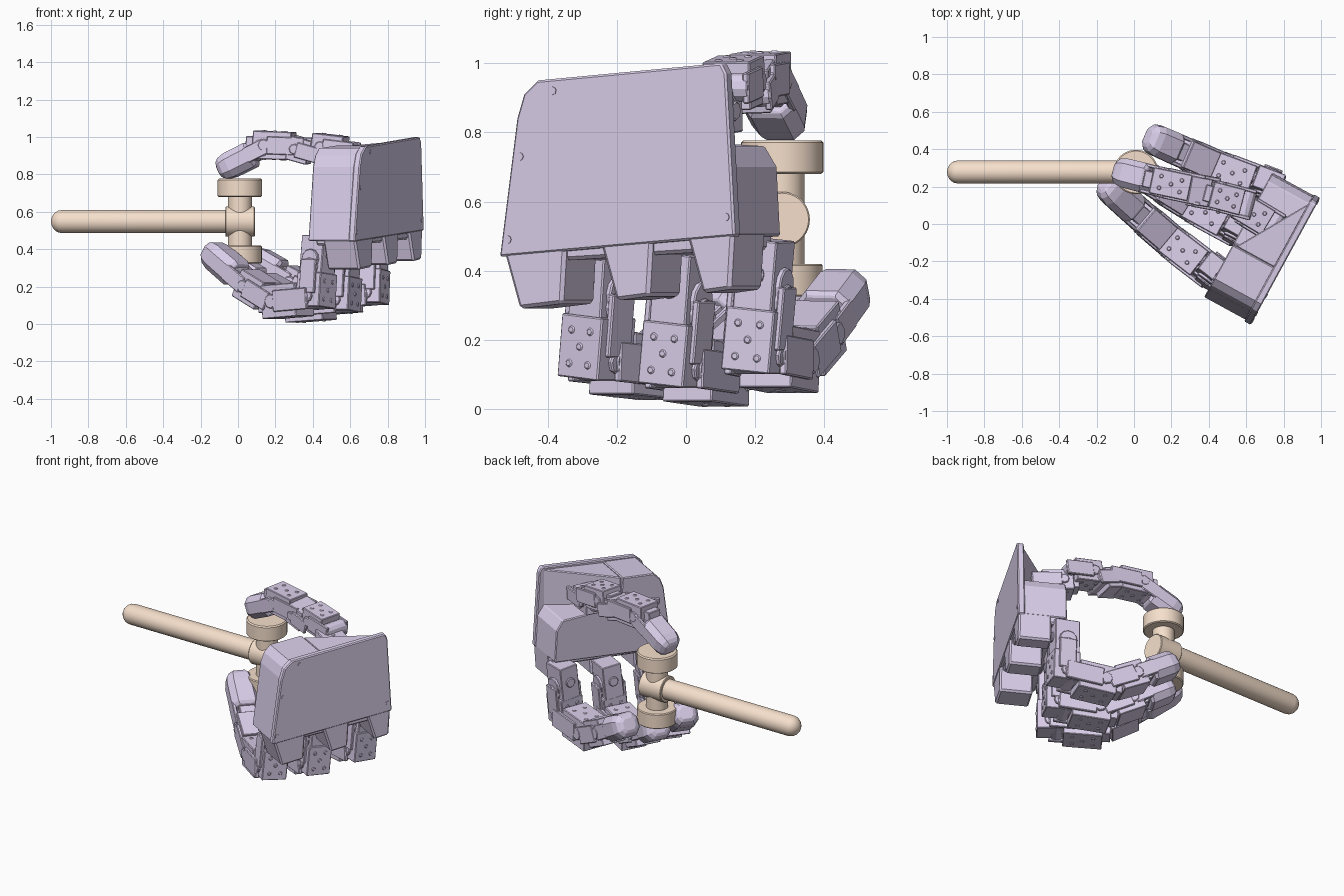
import bpy, bmesh, math
from mathutils import Vector, Matrix

if "Cube" in bpy.data.objects:
    bpy.data.objects.remove(bpy.data.objects["Cube"])

def material(name, col):
    m = bpy.data.materials.new(name)
    m.diffuse_color = (*col, 1)
    m.use_nodes = True
    m.node_tree.nodes["Principled BSDF"].inputs["Base Color"].default_value = m.diffuse_color
    return m

HAND = material("lavender", (0.70, 0.62, 0.82))
WOOD = material("tan", (0.92, 0.74, 0.60))
UP = Vector((0, 0, 1))
N = Vector((0.877, -0.48, 0))          # outward normal of the palm back

def finish(bm, name, mat, bevel=0.0, smooth=False):
    bmesh.ops.recalc_face_normals(bm, faces=bm.faces)
    me = bpy.data.meshes.new(name)
    bm.to_mesh(me)
    bm.free()
    ob = bpy.data.objects.new(name, me)
    bpy.context.collection.objects.link(ob)
    me.materials.append(mat)
    if bevel:
        b = ob.modifiers.new("bevel", 'BEVEL')
        b.width, b.segments, b.limit_method = bevel, 1, 'ANGLE'
        b.angle_limit = math.radians(50)
    if smooth:
        bpy.context.view_layer.objects.active = ob
        ob.select_set(True)
        bpy.ops.object.shade_smooth_by_angle(angle=math.radians(35))
        ob.select_set(False)
    return ob

def frame(a, b, side):
    """Local x runs a to b, y is the side, z is the outer face."""
    x = (b - a).normalized()
    y = (side - x * side.dot(x)).normalized()
    z = x.cross(y)
    return Matrix.Translation(a) @ Matrix((x, y, z)).transposed().to_4x4()

def box(bm, M, lo, hi):
    lo, hi = Vector(lo), Vector(hi)
    S = Matrix.Diagonal((*(hi - lo), 1))
    bmesh.ops.create_cube(bm, size=1, matrix=M @ Matrix.Translation((lo + hi) / 2) @ S)

def rod(bm, M, c, r, length, axis, n=12):
    R = {'X': Matrix.Rotation(math.pi / 2, 4, 'Y'), 'Y': Matrix.Rotation(math.pi / 2, 4, 'X'),
         'Z': Matrix()}[axis]
    bmesh.ops.create_cone(bm, cap_ends=True, segments=n, radius1=r, radius2=r, depth=length,
                          matrix=M @ Matrix.Translation(c) @ R)

def loft(bm, rings):
    vs = [[bm.verts.new(p) for p in ring] for ring in rings]
    n = len(vs[0])
    for r0, r1 in zip(vs, vs[1:]):
        for i in range(n):
            bm.faces.new((r0[i], r0[(i + 1) % n], r1[(i + 1) % n], r1[i]))
    bm.faces.new(vs[0])
    bm.faces.new(vs[-1])

def link(bm, a, b, side, w=0.15, h=0.15, bolts=True, bridge=True):
    """Motor box with side brackets, hinge pin, end bridge and bolts."""
    M, L = frame(a, b, side), (b - a).length
    box(bm, M, (L * .13, -w * .44, -h / 2), (L * .92, w * .44, h / 2))
    if bridge:
        box(bm, M, (L * .8, -w * .28, -h * .3), (L * 1.08, w * .28, h * .3))
    rod(bm, M, (0, 0, 0), h * .3, w, 'Y')
    for s in (-1, 1):
        y0, y1 = sorted((s * w * .40, s * w * .52))
        box(bm, M, (-h * .25, y0, -h * .32), (L * .62, y1, h * .32))
        rod(bm, M, (L * .68, s * w * .46, 0), h * .22, w * .1, 'Y', 8)
        if bolts:
            for px, py in ((.32, .2), (.32, -.2), (.52, 0), (.74, .2), (.74, -.2)):
                rod(bm, M, (L * px, w * py, s * h * .5), .013, .008, 'Z', 6)

def tip(bm, a, b, side, w=0.17, h=0.15):
    """Rounded finger pad behind a hinge."""
    M, L = frame(a, b, side), (b - a).length
    rings = []
    for t, s in ((.24, .85), (.3, 1), (.76, .98), (.9, .86), (.97, .66), (1, .45)):
        oct_ = [(1, .5), (.6, 1), (-.6, 1), (-1, .5), (-1, -.5), (-.6, -1), (.6, -1), (1, -.5)]
        rings.append([M @ Vector((L * t, p * s * w / 2, q * s * h / 2)) for p, q in oct_[:8]])
    loft(bm, rings)
    rod(bm, M, (0, 0, 0), h * .33, w * .95, 'Y')
    box(bm, M, (0, -w * .28, -h * .3), (L * .3, w * .28, h * .3))
    for s in (-1, 1):
        y0, y1 = sorted((s * w * .38, s * w * .5))
        box(bm, M, (-h * .2, y0, -h * .3), (L * .34, y1, h * .3))

# palm: outlines given in (y, z) on the slanted back plane, pushed inward
def on_back(y, z, depth):
    return Vector((0.815 + (y + 0.19) * 0.547, y, z)) - N * depth

def slab(bm, outline, d0, d1):
    loft(bm, [[on_back(y, z, d) for y, z in outline] for d in (d0, d1)])

bm = bmesh.new()
slab(bm, [(-.54, .44), (-.49, .84), (-.47, .91), (-.43, .95), (.10, 1.0), (.115, .97), (.14, .50)], 0, .04)
finish(bm, "palm_back_plate", HAND, .006)
bm = bmesh.new()
slab(bm, [(-.53, .445), (-.485, .84), (-.465, .90), (-.43, .94), (-.25, .955), (-.24, .78),
          (.09, .76), (.125, .70), (.135, .50)], .035, .29)
for i in range(4):                     # small ribs on the palm
    slab(bm, [(y, z + i * .07) for y, z in ((-.46, .53), (-.46, .57), (-.40, .58), (-.40, .54))], .285, .296)
# tapering shoulder behind the thumb mount
loft(bm, [[on_back(-.25, z0, .035), on_back(.095, z1, .035), on_back(-.25, z0, .27)]
          for z0, z1 in ((.77, .75), (.95, .985))])
finish(bm, "palm_body", HAND, .02)

# knuckle housings under the palm
bm = bmesh.new()
for y0, y1 in ((-.53, -.35), (-.25, -.10), (0, .135)):
    s = lambda y: .085 * y
    slab(bm, [(y0, .50 + s(y0)), (y1, .51 + s(y1)), (y1 - .01, .335 + s(y1)), (y0 + .045, .335 + s(y0))], .004, .2)
slab(bm, [(-.52, .42), (-.52, .47), (.13, .52), (.13, .46)], .02, .25)
finish(bm, "knuckle_housings", HAND, .01)
# screws on the back plate
bm = bmesh.new()
for y, z in ((-.385, .92), (-.48, .73), (-.515, .49), (.115, .555)):
    p = on_back(y, z, 0)
    rod(bm, frame(p, p + N, UP), (0, 0, 0), .012, .006, 'X', 8)
finish(bm, "plate_screws", HAND)

# three fingers curling inward beneath the palm
FINGERS = (("front_finger", (.48, -.31), 38, 0.0, 0.0, 0.03), ("middle_finger", (.625, -.07), 29, -.02, -.07, -.04),
           ("rear_finger", (.785, .175), 21, .02, -.06, -.03))
for name, (fx, fy), ang, dz, tipdz, tipd in FINGERS:
    a = math.radians(ang)
    d_ = Vector((-math.cos(a), math.sin(a), 0))
    side = Vector((math.sin(a), math.cos(a), 0))
    P = lambda d, z: Vector((fx, fy, z + dz)) + d_ * d + side * (z - .15) * .1
    bm = bmesh.new()
    # knuckle hinge reaching into the palm
    M = frame(P(.08, .47), P(.085, .24), side)
    box(bm, M, (0, -.06, -.075), (.22, .06, .075))
    rod(bm, M, (.13, 0, 0), .055, .15, 'Y')
    rod(bm, M, (.10, 0, 0), .03, .17, 'Z')
    link(bm, P(.08, .30), P(.08, .07), side, .17, .16, bridge=False)
    link(bm, P(.12, .135), P(.41, .115), side, .185, .18)
    link(bm, P(.38, .135), P(.58, .23), side, .175, .16, False)
    tip(bm, P(.55, .22), P(.80 + tipd, .40 + tipdz), side)
    finish(bm, name, HAND, .008)

# thumb over the top
side = Vector((.28, .96, 0))
V = lambda *c: Vector(c)
bm = bmesh.new()
link(bm, V(.74, -.01, .85), V(.54, .11, .87), side, .17, .13)
link(bm, V(.60, .11, .93), V(.39, .165, .955), side, .16, .14)
link(bm, V(.41, .165, .91), V(.27, .19, .95), side, .17, .13, False)
link(bm, V(.33, .185, .95), V(.07, .24, .96), side, .16, .15)
tip(bm, V(.14, .225, .94), V(-.10, .285, .82), side, .16, .14)
finish(bm, "thumb", HAND, .008)

# mallet, each part turned around its own axis
def turned(name, M, profile, n=40):
    bm = bmesh.new()
    loft(bm, [[M @ Vector((r * math.cos(2 * math.pi * i / n), r * math.sin(2 * math.pi * i / n), h))
               for i in range(n)] for h, r in profile])
    finish(bm, name, WOOD, smooth=True)

head = Matrix.Translation((.01, .278, 0))
turned("mallet_head", head, [(.325, .112), (.33, .117), (.415, .117), (.42, .112), (.42, .064), (.68, .064),
                             (.68, .112), (.685, .119), (.77, .119), (.777, .112)])
axis = Matrix.Translation((0, .278, .548)) @ Matrix.Rotation(math.pi / 2, 4, 'Y')
end = [(-.94 - .06 * math.cos(t), .062 * math.sin(t)) for t in (.05, .3, .6, .9, 1.2)]
turned("mallet_handle", axis, end + [(-.94, .062), (-.06, .062)])
turned("handle_collar", axis, [(-.068, .076), (-.064, .08), (.086, .08), (.09, .076)])
